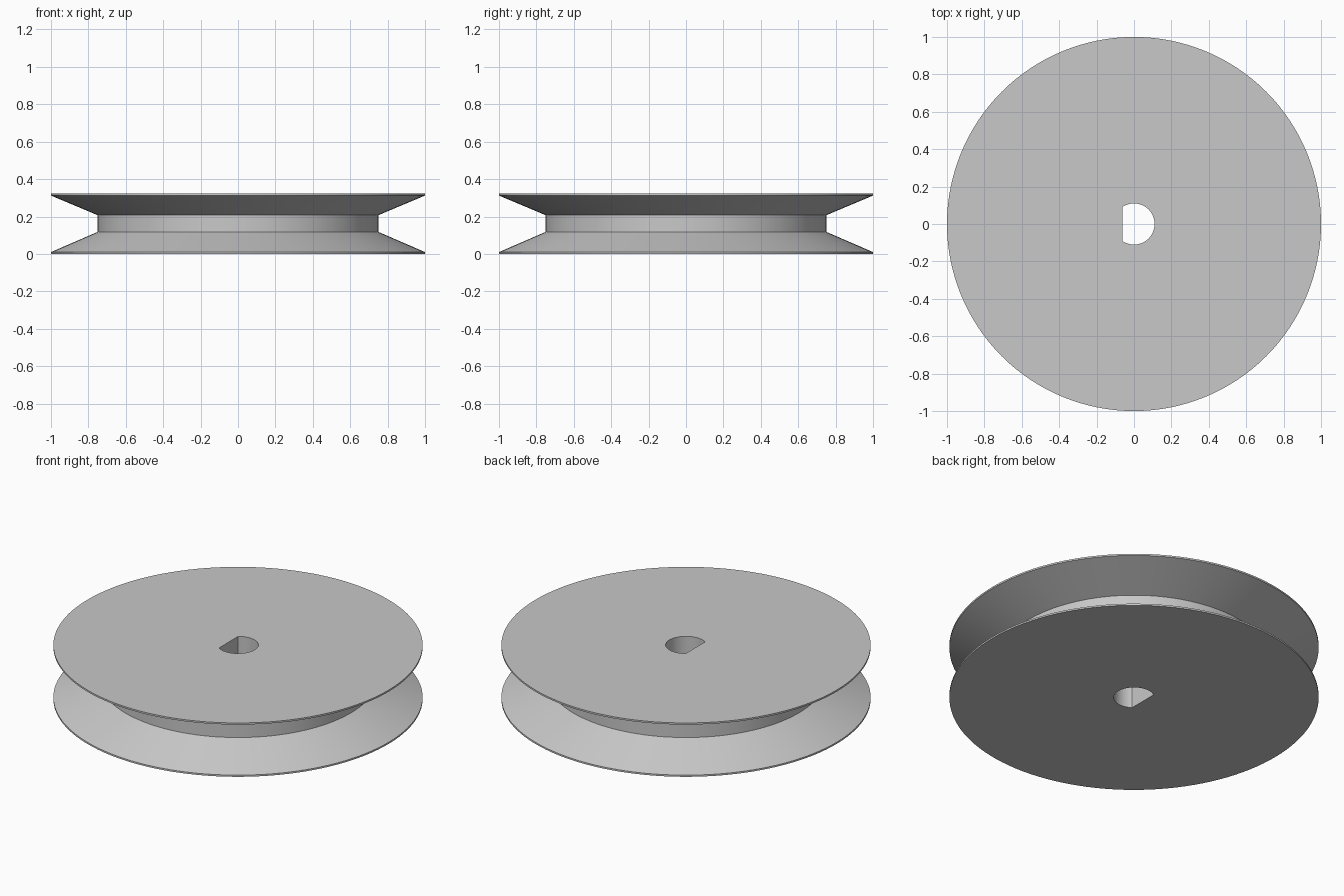
import bpy, bmesh, math

if "Cube" in bpy.data.objects:
    bpy.data.objects.remove(bpy.data.objects["Cube"])

SEGMENTS = 128
BORE_RADIUS, BORE_FLAT = 0.11, -0.062
HEIGHT, RIM = 0.322, 0.01

grey = bpy.data.materials.new("light grey")
grey.diffuse_color = (0.58, 0.58, 0.58, 1)
grey.use_nodes = True
grey.node_tree.nodes["Principled BSDF"].inputs["Base Color"].default_value = grey.diffuse_color

# Outer profile of the grooved wheel, bottom to top (radius, height)
profile = [(1, 0), (1, RIM), (0.75, 0.118), (0.75, 0.207),
           (1, HEIGHT - RIM), (1, HEIGHT)]

bm = bmesh.new()
angles = [2 * math.pi * i / SEGMENTS for i in range(SEGMENTS)]


def circle(radius, z):
    return [bm.verts.new((radius * math.cos(a), radius * math.sin(a), z)) for a in angles]


def bore(z):
    """D-shaped loop: a circle with one side cut flat."""
    corner = math.acos(BORE_FLAT / BORE_RADIUS)
    step = 2 * math.pi / SEGMENTS
    loop = []
    for a in angles:
        # snap the closest points onto the two corners of the flat
        for c in (corner, 2 * math.pi - corner):
            if abs(a - c) <= step / 2:
                a = c
        x, y = BORE_RADIUS * math.cos(a), BORE_RADIUS * math.sin(a)
        if x < BORE_FLAT:
            x, y = BORE_FLAT, y * BORE_FLAT / x
        loop.append(bm.verts.new((x, y, z)))
    return loop


# Closed ring of loops: outside surface, top face, bore wall, bottom face
loops = [circle(r, z) for r, z in profile] + [bore(HEIGHT), bore(0)]
for k, low in enumerate(loops):
    high = loops[(k + 1) % len(loops)]
    for i in range(SEGMENTS):
        j = (i + 1) % SEGMENTS
        bm.faces.new((low[i], low[j], high[j], high[i]))
bmesh.ops.recalc_face_normals(bm, faces=bm.faces)

mesh = bpy.data.meshes.new("pulley_wheel")
bm.to_mesh(mesh)
bm.free()
mesh.materials.append(grey)
wheel = bpy.data.objects.new("pulley_wheel", mesh)
bpy.context.collection.objects.link(wheel)

# Smooth round surfaces, sharp rims and bore corners
bpy.context.view_layer.objects.active = wheel
wheel.select_set(True)
bpy.ops.object.shade_smooth_by_angle(angle=math.radians(20))
